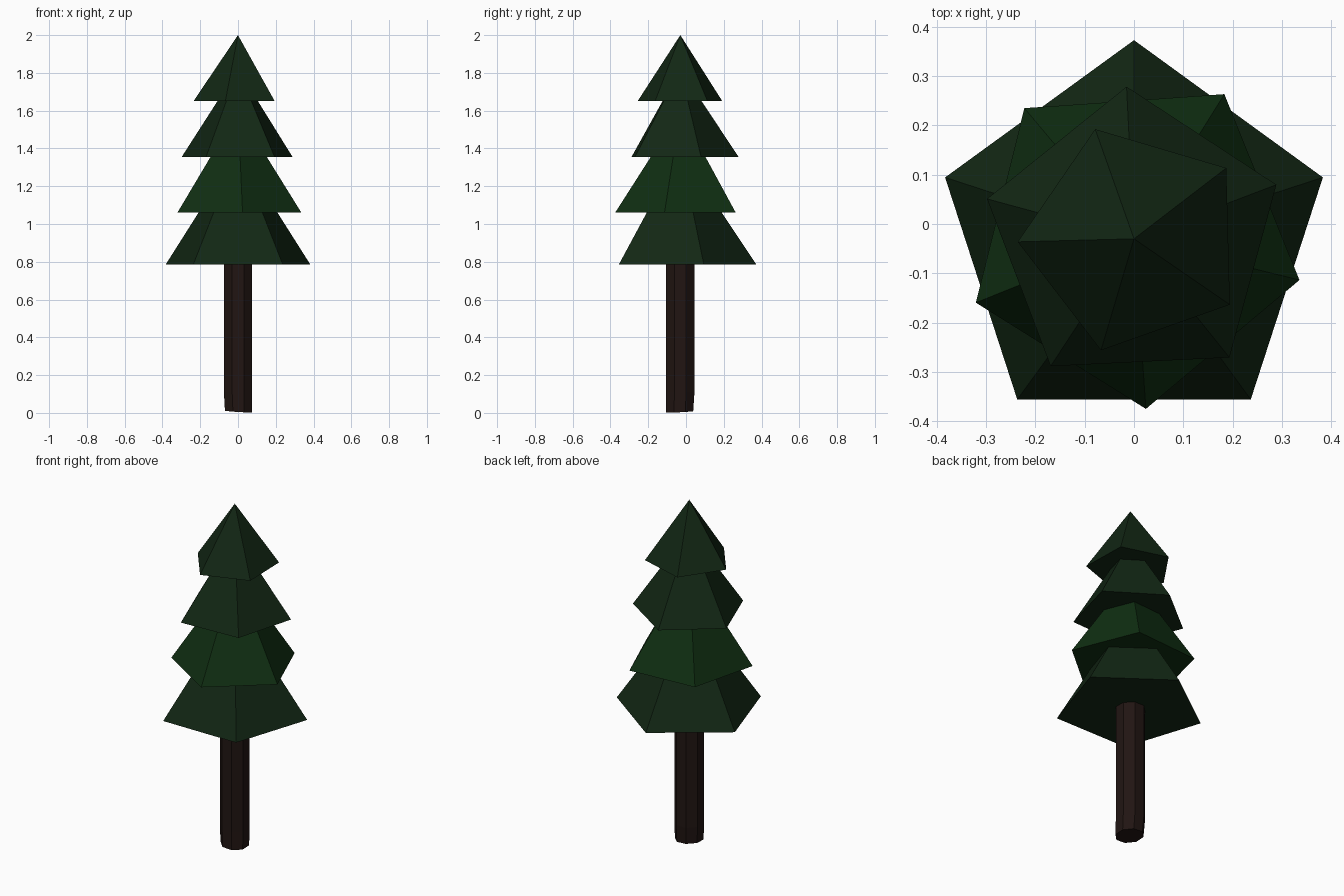
import bpy, bmesh
from math import sin, cos, radians, tau

if "Cube" in bpy.data.objects:
    bpy.data.objects.remove(bpy.data.objects["Cube"])

CY = -0.03  # tree axis in y


def material(name, rgb):
    m = bpy.data.materials.new(name)
    m.diffuse_color = (*rgb, 1)
    m.use_nodes = True
    m.node_tree.nodes["Principled BSDF"].inputs["Base Color"].default_value = m.diffuse_color
    return m


def ring(bm, n, r, z, phase, cx=0.0, cy=CY):
    return [bm.verts.new((cx + r * cos(phase + tau * i / n),
                          cy + r * sin(phase + tau * i / n), z)) for i in range(n)]


def finish(bm, name, mat):
    bmesh.ops.recalc_face_normals(bm, faces=bm.faces[:])
    mesh = bpy.data.meshes.new(name)
    bm.to_mesh(mesh)
    bm.free()
    mesh.materials.append(mat)
    bpy.context.collection.objects.link(bpy.data.objects.new(name, mesh))


bark = material("bark", (0.015, 0.0075, 0.006))
needles = material("needles", (0.006, 0.020, 0.007))
bright = material("bright_needles", (0.005, 0.028, 0.006))

# Foliage: stacked five-sided cones, each turned differently
tiers = [("lowest_tier", 0.403, 0.785, 1.39, 90, needles),
         ("second_tier", 0.346, 1.06, 1.60, 58, bright),
         ("third_tier", 0.309, 1.355, 1.82, 92.8, needles),
         ("top_tier", 0.236, 1.65, 2.0, 37.5, needles)]
for name, r, z0, z1, deg, mat in tiers:
    bm = bmesh.new()
    base = ring(bm, 5, r, z0, radians(deg))
    tip = bm.verts.new((0, CY, z1))
    bm.faces.new(base)
    for a, b in zip(base, base[1:] + base[:1]):
        bm.faces.new((a, b, tip))
    finish(bm, name, mat)

# Trunk: eight-sided post with a slightly uneven cut foot
bm = bmesh.new()
half = radians(22.5)
foot = ring(bm, 8, 0.078, 0, half, 0.003, CY - 0.004)
for v in foot:
    v.co.z = 0.008 - 0.06 * v.co.x + 0.04 * (v.co.y - CY)
    v.co.z = max(v.co.z, 0)
rings = [foot, ring(bm, 8, 0.081, 0.11, half), ring(bm, 8, 0.081, 0.82, half)]
for lo, hi in zip(rings, rings[1:]):
    for i in range(8):
        j = (i + 1) % 8
        bm.faces.new((lo[i], lo[j], hi[j], hi[i]))
bm.faces.new(rings[0])
bm.faces.new(rings[-1])
finish(bm, "trunk", bark)
